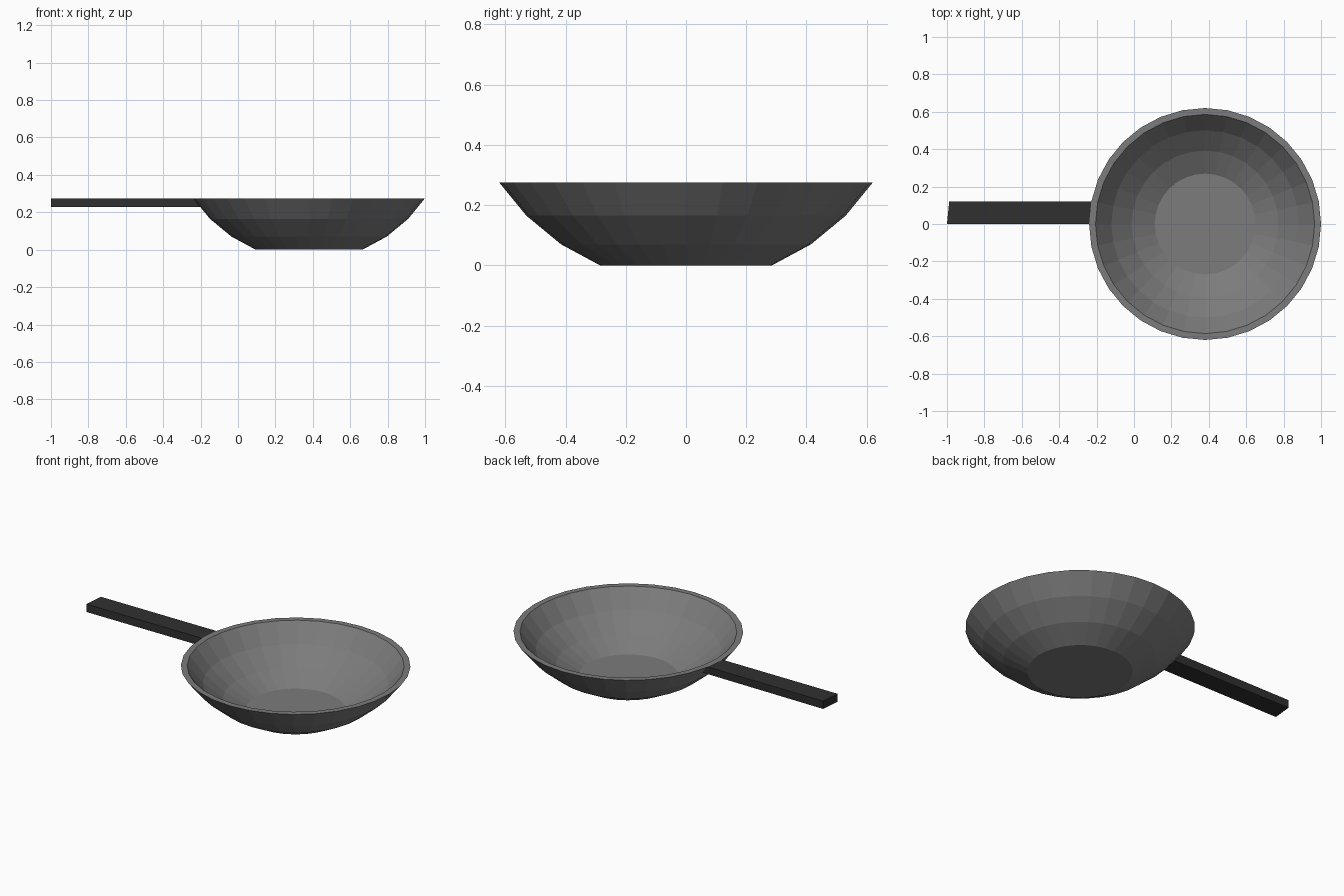
import bpy, bmesh
from math import cos, sin, pi

cube = bpy.data.objects.get("Cube")
if cube:
    bpy.data.objects.remove(cube)

SEGMENTS = 32
CENTRE_X = 0.38
TOP = 0.275
STEP = 2 * pi / SEGMENTS


def make_material(name, value):
    mat = bpy.data.materials.new(name)
    mat.use_nodes = True
    colour = (value, value, value, 1)
    mat.diffuse_color = colour
    mat.node_tree.nodes["Principled BSDF"].inputs["Base Color"].default_value = colour
    return mat


def ring_point(radius, z, index):
    angle = index * STEP
    return (CENTRE_X + radius * cos(angle), radius * sin(angle), z)


def make_object(name, bm, mat):
    bmesh.ops.recalc_face_normals(bm, faces=bm.faces)
    mesh = bpy.data.meshes.new(name)
    bm.to_mesh(mesh)
    bm.free()
    mesh.materials.append(mat)
    obj = bpy.data.objects.new(name, mesh)
    bpy.context.collection.objects.link(obj)
    return obj


metal = make_material("grey metal", 0.2)
grip = make_material("dark grip", 0.03)

# Bowl: outer wall, then the inner wall as a smaller copy hung from the rim
outer = [(0.285, 0.0), (0.415, 0.07), (0.53, 0.165), (0.62, TOP)]
inner = [(r * 0.945, TOP - (TOP - z) * 0.945) for r, z in reversed(outer)]
bm = bmesh.new()
rings = [[bm.verts.new(ring_point(r, z, i)) for i in range(SEGMENTS)]
         for r, z in outer + inner]
for low, high in zip(rings, rings[1:]):
    for i in range(SEGMENTS):
        j = (i + 1) % SEGMENTS
        bm.faces.new((low[i], low[j], high[j], high[i]))
bm.faces.new(rings[0])
bm.faces.new(rings[-1])
make_object("pan_bowl", bm, metal)

# Handle: one wall facet below the rim, drawn straight out to the side
HALF = SEGMENTS // 2
BOTTOM = 0.228
bm = bmesh.new()
corners = [ring_point(0.62, TOP, HALF), ring_point(0.62, TOP, HALF - 1),
           ring_point(0.582, BOTTOM, HALF - 1), ring_point(0.582, BOTTOM, HALF)]
near = [bm.verts.new(c) for c in corners]
far = [bm.verts.new((corners[k][0] - 0.76, corners[k][1], z))
       for k, z in ((0, TOP), (1, TOP), (1, BOTTOM), (0, BOTTOM))]
bm.faces.new(near)
bm.faces.new(far)
for k in range(4):
    n = (k + 1) % 4
    bm.faces.new((near[k], near[n], far[n], far[k]))
make_object("pan_handle", bm, grip)
